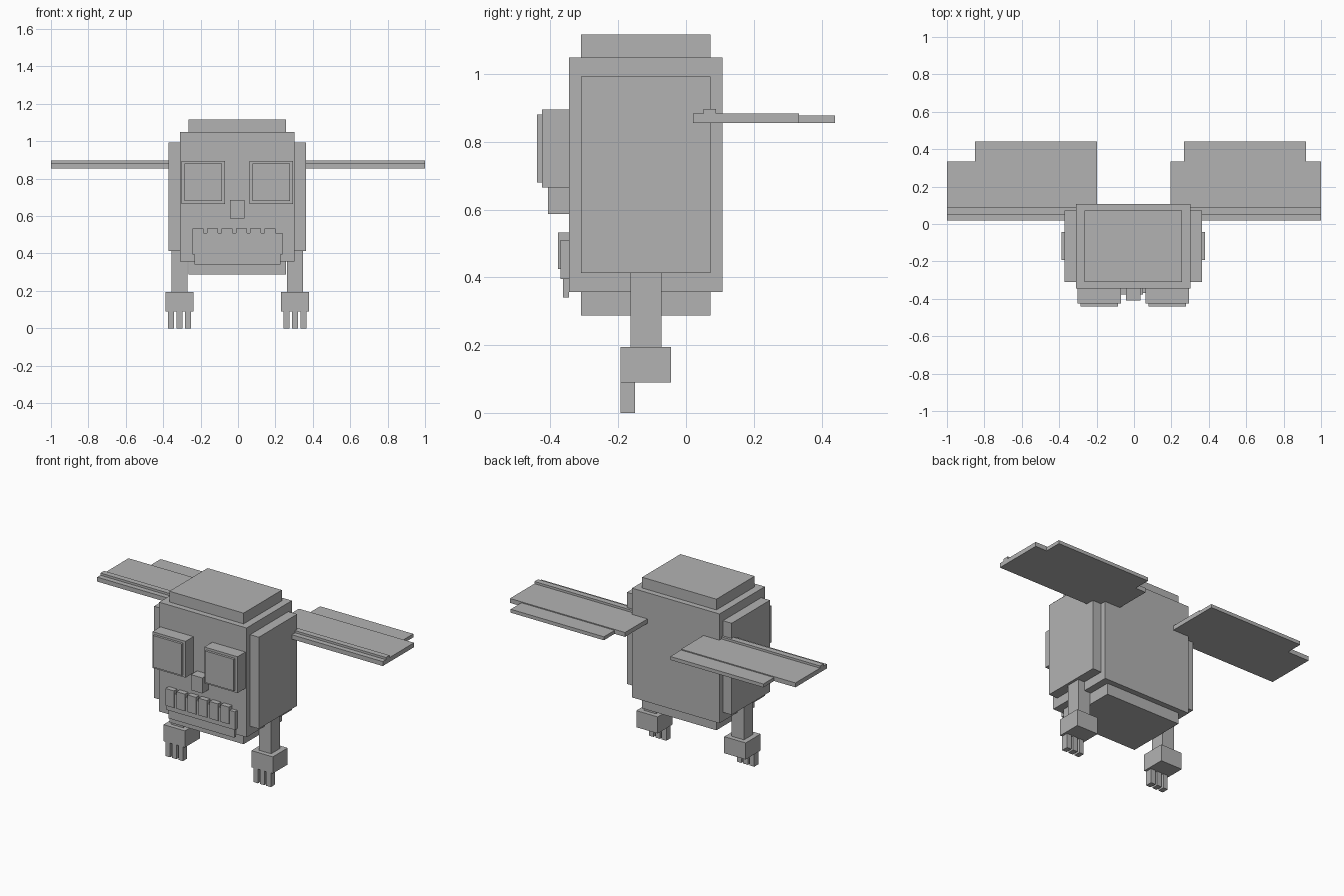
import bpy
import bmesh
from mathutils import Vector

cube = bpy.data.objects.get("Cube")
if cube:
    bpy.data.objects.remove(cube, do_unlink=True)

grey = bpy.data.materials.new("plain grey")
grey.use_nodes = True
COLOUR = (0.45, 0.45, 0.45, 1.0)
grey.diffuse_color = COLOUR
grey.node_tree.nodes["Principled BSDF"].inputs["Base Color"].default_value = COLOUR

CX = -0.004  # middle plane of the body


def boxes(name, *specs):
    """One flat-shaded object from boxes given as (x range, y range, z range)."""
    bm = bmesh.new()
    for spec in specs:
        lo, hi = (Vector(c) for c in zip(*spec))
        verts = bmesh.ops.create_cube(bm, size=1)["verts"]
        bmesh.ops.scale(bm, vec=hi - lo, verts=verts)
        bmesh.ops.translate(bm, vec=(lo + hi) / 2, verts=verts)
    mesh = bpy.data.meshes.new(name)
    bm.to_mesh(mesh)
    bm.free()
    mesh.materials.append(grey)
    obj = bpy.data.objects.new(name, mesh)
    bpy.context.collection.objects.link(obj)
    return obj


def pair(name, *specs):
    """Left part as given, right part mirrored across the body plane."""
    boxes("left_" + name, *specs)
    boxes("right_" + name, *[((2 * CX - x[1], 2 * CX - x[0]), y, z) for x, y, z in specs])


def span(half):
    return (CX - half, CX + half)


# Body: core with stepped plates on top, bottom and sides
INSET_Y = (-0.31, 0.073)
boxes("head", (span(0.306), (-0.346, 0.108), (0.357, 1.049)))
boxes("head_cap", (span(0.26), INSET_Y, (1.049, 1.117)))
boxes("chin", (span(0.26), INSET_Y, (0.287, 0.357)))
pair("side_plate", ((CX + 0.306, CX + 0.367), INSET_Y, (0.413, 0.993)))

# Face
pair("eye", ((0.062, 0.294), (-0.425, -0.346), (0.665, 0.895)))
pair("pupil", ((0.078, 0.278), (-0.44, -0.425), (0.68, 0.88)))
boxes("nose", (span(0.04), (-0.408, -0.346), (0.587, 0.685)))
boxes("mouth", ((-0.243, 0.238), (-0.37, -0.346), (0.395, 0.51)))
boxes("lower_jaw", ((-0.232, 0.228), (-0.363, -0.346), (0.341, 0.395)))
boxes("teeth", *[((-0.243 + 0.077 * i, -0.184 + 0.077 * i), (-0.378, -0.346), (0.425, 0.533))
                 for i in range(6)])

# Arms, hands and three fingers each
pair("arm", ((0.261, 0.347), (-0.164, -0.073), (0.195, 0.413)))
pair("hand", ((0.229, 0.379), (-0.193, -0.044), (0.09, 0.195)))
pair("fingers", *[((0.243 + 0.045 * i, 0.275 + 0.045 * i), (-0.193, -0.15), (0.0, 0.09))
                  for i in range(3)])

# Wings: main panel, raised front ridge, thinner rear panel
for side, main, rear in (("left", (0.194, 1.0), (0.267, 0.92)),
                         ("right", (-1.0, -0.198), (-0.85, -0.198))):
    boxes(side + "_wing", (main, (0.02, 0.333), (0.855, 0.883)))
    boxes(side + "_wing_ridge", (main, (0.052, 0.088), (0.883, 0.897)))
    boxes(side + "_wing_rear", (rear, (0.333, 0.44), (0.855, 0.877)))
